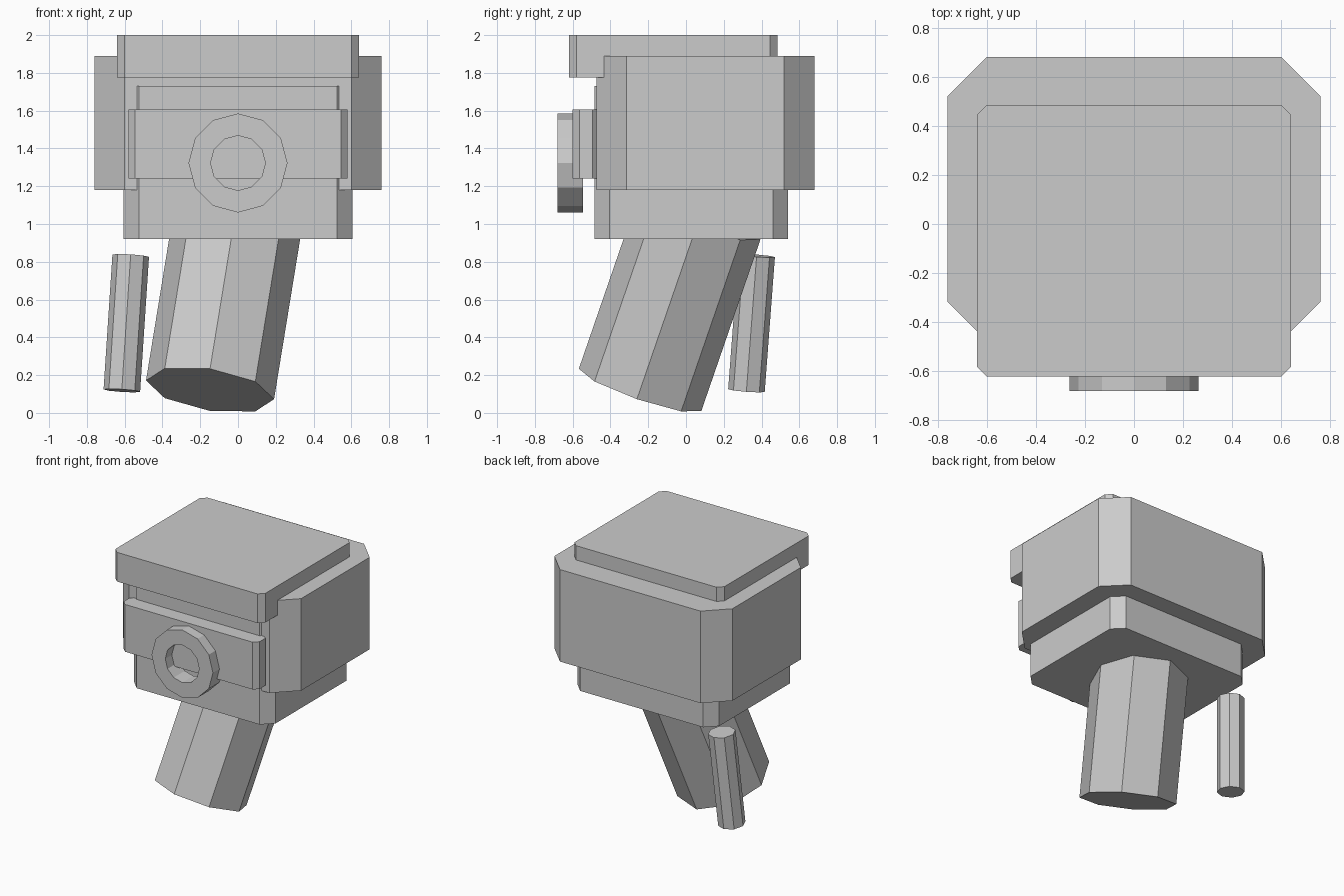
import bpy, bmesh, math
from mathutils import Vector

if "Cube" in bpy.data.objects:
    bpy.data.objects.remove(bpy.data.objects["Cube"])

grey = bpy.data.materials.new("plain grey")
grey.diffuse_color = (0.6, 0.6, 0.6, 1)
grey.use_nodes = True
grey.node_tree.nodes["Principled BSDF"].inputs["Base Color"].default_value = grey.diffuse_color


def finish(name, bm):
    bmesh.ops.recalc_face_normals(bm, faces=bm.faces)
    me = bpy.data.meshes.new(name)
    bm.to_mesh(me)
    bm.free()
    me.materials.append(grey)
    ob = bpy.data.objects.new(name, me)
    bpy.context.collection.objects.link(ob)
    return ob


def loft(name, rings, closed=False):
    """Skin equal-sized point rings; cap the ends, or join last to first."""
    bm = bmesh.new()
    loops = [[bm.verts.new(p) for p in r] for r in rings]
    n = len(loops[0])
    pairs = list(zip(loops, loops[1:]))
    if closed:
        pairs.append((loops[-1], loops[0]))
    else:
        bm.faces.new(loops[0])
        bm.faces.new(loops[-1])
    for a, b in pairs:
        for i in range(n):
            j = (i + 1) % n
            bm.faces.new((a[i], a[j], b[j], b[i]))
    return finish(name, bm)


def chamfered_box(name, hx, y0, y1, z0, z1, c):
    """Box whose four upright edges are cut by c."""
    outline = [(hx, y0 + c), (hx, y1 - c), (hx - c, y1), (c - hx, y1),
               (-hx, y1 - c), (-hx, y0 + c), (c - hx, y0), (hx - c, y0)]
    return loft(name, [[(x, y, z) for x, y in outline] for z in (z0, z1)])


def tube(name, start, end, r, sides=8):
    """Faceted solid rod between two points."""
    start, end = Vector(start), Vector(end)
    d = (end - start).normalized()
    v = Vector((0, d.z, -d.y)).normalized()
    u = v.cross(d)
    angles = [math.tau * i / sides for i in range(sides)]
    return loft(name, [[c + r * (math.cos(a) * u + math.sin(a) * v)
                        for a in angles] for c in (start, end)])


# Head blocks
chamfered_box("inner_body", 0.605, -0.485, 0.54, 0.92, 1.73, 0.08)
chamfered_box("outer_shell", 0.76, -0.475, 0.68, 1.18, 1.89, 0.16)
chamfered_box("lid", 0.64, -0.62, 0.485, 1.775, 2.0, 0.04)
chamfered_box("front_band", 0.58, -0.60, -0.46, 1.24, 1.605, 0.035)

# Ring on the front band
profile = [(0.262, -0.68), (0.262, -0.545), (0.145, -0.545), (0.145, -0.68)]
loft("front_ring",
     [[(r * math.cos(i * math.tau / 12), y, 1.323 + r * math.sin(i * math.tau / 12))
       for i in range(12)] for r, y in profile], closed=True)

# Leaning post and the thin rod beside it
tube("post", (-0.148, -0.243, 0.122), (0.0, 0.07, 1.03), 0.343)
tube("side_rod", (-0.615, 0.32, 0.118), (-0.568, 0.374, 0.832), 0.097)
